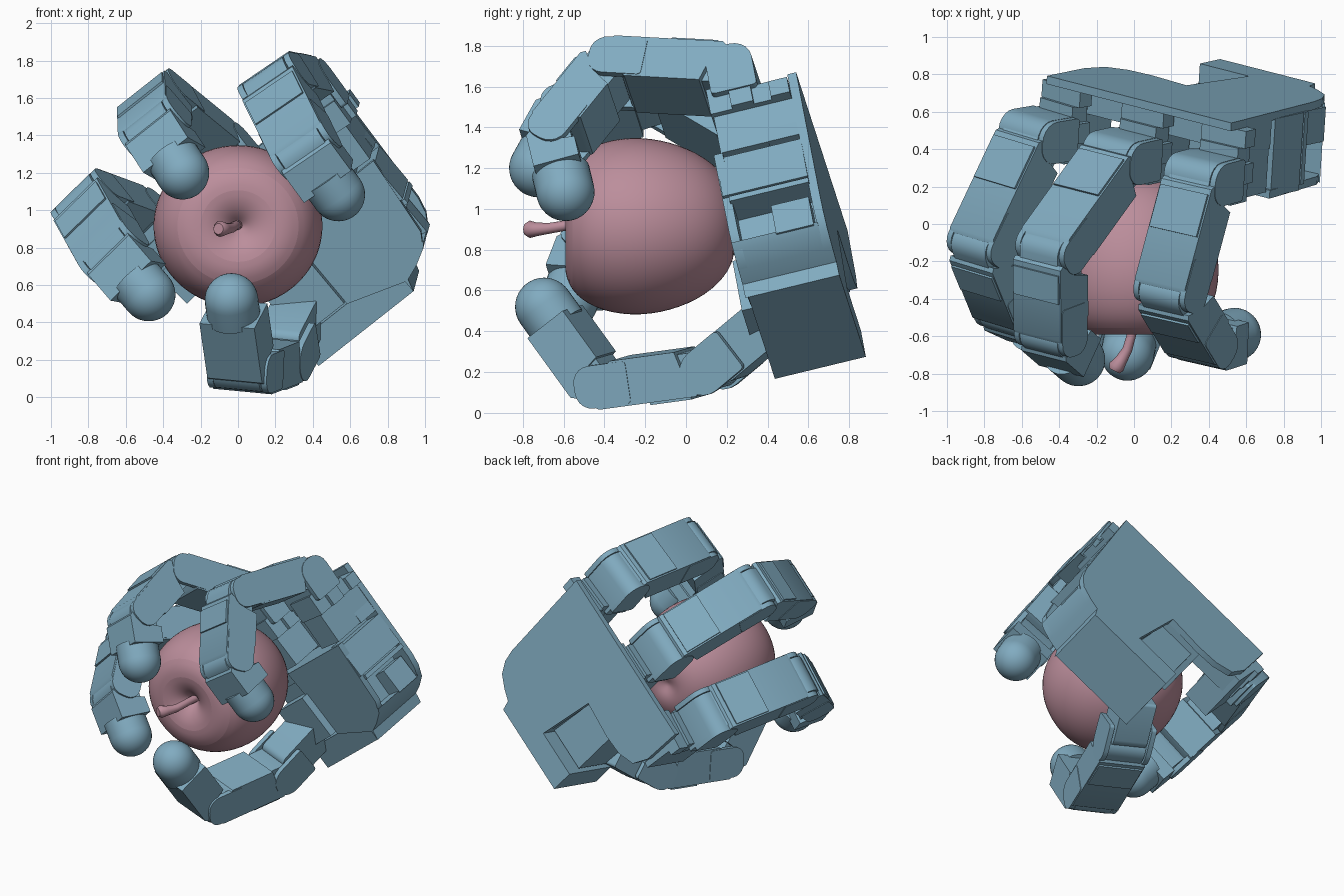
import bpy, bmesh
from math import sin, cos, pi, radians
from mathutils import Vector as V

if "Cube" in bpy.data.objects:
    bpy.data.objects.remove(bpy.data.objects["Cube"])

def material(name, col):
    m = bpy.data.materials.new(name)
    m.diffuse_color = (*col, 1)
    m.use_nodes = True
    m.node_tree.nodes["Principled BSDF"].inputs["Base Color"].default_value = m.diffuse_color
    return m

BLUE = material("blue_grey", (0.22, 0.41, 0.53))
PINK = material("apple_pink", (0.50, 0.27, 0.33))

# Palm frame: W across the knuckles, U towards the fingers, N out of the back
P = V((0.52, 0.54, 1.67))
N = V((0.063, 0.97, 0.235)).normalized()
W = V((0.77, -0.197, 0.607)).normalized()
U = W.cross(N).normalized()

def palm(w, u, h):
    return P + W * w + U * u - N * h

def finish(bm, name, mat, angle=35):
    bmesh.ops.recalc_face_normals(bm, faces=bm.faces)
    me = bpy.data.meshes.new(name)
    bm.to_mesh(me)
    bm.free()
    ob = bpy.data.objects.new(name, me)
    bpy.context.collection.objects.link(ob)
    me.materials.append(mat)
    bpy.ops.object.select_all(action='DESELECT')
    ob.select_set(True)
    bpy.context.view_layer.objects.active = ob
    bpy.ops.object.shade_smooth_by_angle(angle=radians(angle))
    return ob

def prism(name, pts, o, ax, ay, az, lo, hi):
    """Outline in the ax/ay plane, pushed along az from lo to hi."""
    bm = bmesh.new()
    f = bm.faces.new([bm.verts.new(o + ax * a + ay * b + az * lo) for a, b in pts])
    g = bmesh.ops.extrude_face_region(bm, geom=[f])['geom']
    bmesh.ops.translate(bm, vec=az * (hi - lo), verts=[v for v in g if isinstance(v, bmesh.types.BMVert)])
    return finish(bm, name, BLUE)

def lathe(name, prof, o, axis, mat, n=32):
    """Profile of (radius, distance) turned round an axis."""
    q = axis.to_track_quat('Z', 'Y')
    bm = bmesh.new()
    vs = [bm.verts.new(q @ V((r, 0, t))) for r, t in prof]
    es = [bm.edges.new(p) for p in zip(vs, vs[1:])]
    bmesh.ops.spin(bm, geom=vs + es, cent=V(), axis=axis, angle=2 * pi, steps=n, use_merge=True)
    bmesh.ops.remove_doubles(bm, verts=bm.verts, dist=0.0005)
    ob = finish(bm, name, mat)
    ob.location = o
    return ob

def rounded(x0, x1, y0, y1, r0, r1):
    pts = []
    for cx, cy, r, a in ((x1 - r1, y1 - r1, r1, 0), (x0 + r0, y1 - r0, r0, 90),
                         (x0 + r0, y0 + r0, r0, 180), (x1 - r1, y0 + r1, r1, 270)):
        for k in range(6):
            t = radians(a + 18 * k)
            pts.append((cx + r * cos(t), cy + r * sin(t)))
    return pts

def rect(x0, x1, y0, y1):
    return [(x0, y0), (x1, y0), (x1, y1), (x0, y1)]

D, HW = 0.115, 0.165   # half depth and half width of the finger links

def cheeks(name, pts, o, x, y, axis):
    for s in (-1, 1):
        lo, hi = sorted((s * (HW + .004), s * (HW - .03)))
        prism(name + "_cheek", pts, o, x, y, axis, lo, hi)

def hub(name, a, x, y, axis):
    prism(name + "_hub", rounded(-.1, .18, -.1, .1, .095, .02), a, x, y, axis, -HW + .035, HW - .035)

def link(name, a, b, axis):
    x = (b - a).normalized()
    y = axis.cross(x).normalized()      # -y is the outside of the curl
    L = (b - a).length
    hub(name, a, x, y, axis)
    body = [(.03, -D + .02), (.05, -D), (L - .03, -D), (L, -D + .02), (L - .1, D - .02), (L - .12, D), (.13, D), (.1, 0)]
    prism(name + "_body", body, a, x, y, axis, -HW, HW)
    prism(name + "_cover", rect(.08, L * .5, -D - .012, -D + .02), a, x, y, axis, -HW + .01, HW - .01)
    cheeks(name, rounded(L - .2, L + .08, -D + .01, D - .01, .02, .085), a, x, y, axis)

def tip_link(name, a, b, axis):
    x = (b - a).normalized()
    y = axis.cross(x).normalized()
    L = (b - a).length
    hub(name, a, x, y, axis)
    prism(name + "_body", [(.0, -D + .02), (.02, -D), (L - .09, -D), (L - .09, D), (.1, D), (.08, 0)],
          a, x, y, axis, -HW + .01, HW - .01)
    R = 0.143
    cap = [(0, L - .12), (R, L - .12)] + [(R * cos(t * pi / 20), L + R * sin(t * pi / 20)) for t in range(10)] + [(0, L + R)]
    lathe(name + "_pad", cap, a, x, BLUE)

# Back plate with the thumb notch
plate = [(0, 0), (-1.28, 0), (-1.27, -.3), (-1.22, -.42), (-1.1, -.47), (-.95, -.48), (-.69, -.46), (-.62, -.9),
         (-.96, -.9), (-.96, -1.07), (-.3, -1.07), (-.28, -1.0), (-.2, -.97), (-.11, -.92), (-.06, -.84), (-.04, -.75)]
prism("back_plate", plate, P, W, U, -N, 0, 0.045)

# Palm body: solid core, front cover and the framed recesses on the open side
core = [(-.16, -.38), (-.98, -.38), (-.98, -.46), (-.67, -.46), (-.62, -.9), (-.96, -.9), (-.96, -1.07),
        (-.3, -1.07), (-.28, -.99), (-.2, -.96)]
prism("palm_core", core, P, W, U, -N, 0.04, 0.46)
prism("palm_front_cover", [(-.01, -.38), (-.66, -.38), (-.62, -.9), (-.3, -1.0), (-.2, -.97), (-.11, -.92), (-.06, -.84)],
      P, W, U, -N, 0.43, 0.475)
prism("side_panel", rect(-.3, -.02, -.64, -.4), P, W, U, -N, 0.04, 0.47)
prism("side_rib", rect(-.3, -.02, -.68, -.65), P, W, U, -N, 0.04, 0.44)
prism("side_block", rect(-.3, -.08, -.9, -.72), P, W, U, -N, 0.06, 0.25)
prism("heel_corner", [(-.3, -1.07), (-.28, -1.0), (-.2, -.97), (-.11, -.92), (-.08, -.89), (-.3, -.87)],
      P, W, U, -N, 0.04, 0.475)
prism("finger_row_floor", rect(-1.26, -.02, -.37, -.16), P, W, U, -N, 0.04, 0.2)

# Fingers: base position, spread, first link length and the three bend angles
fingers = (("index", -.10, 4, .63, (-20, 44, 92)),
           ("middle", -.665, 0, .68, (-50, 6, 56)),
           ("ring", -1.235, -6, .66, (-31, 31, 66)))
KU, KH = .12, .31
for name, w, spread, first, bends in fingers:
    s = radians(spread)
    u, ax = U * cos(s) + W * sin(s), W * cos(s) - U * sin(s)
    base = palm(w, 0, 0)
    prism(name + "_motor", rect(-.36, -.1, .045, .44), base, u, -N, ax, -.1, .1)
    for k, (a, b) in enumerate(((.045, .14), (.14, .23), (.23, .34), (.34, .45))):
        prism(name + "_bracket_step", rect(-.14, -.05 + .02 * k, a, b), base, u, -N, ax, -.13 + .01 * k, .16 - .03 * (k % 2))
    prism(name + "_knuckle", rounded(-.1, KU + .1, KH - D, KH + D, .02, .1), base, u, -N, ax, -HW + .02, HW - .035)
    cheeks(name + "_knuckle", rounded(-.05, KU + .1, KH - D, KH + D, .02, .1), base, u, -N, ax)
    pts = [base + u * KU - N * KH]
    for ang, ln in zip(bends, (first, .476, .30)):
        t = radians(ang)
        pts.append(pts[-1] + (-u * sin(t) - N * cos(t)) * ln)
    link(name + "_lower", pts[0], pts[1], ax)
    link(name + "_middle", pts[1], pts[2], ax)
    tip_link(name + "_tip", pts[2], pts[3], ax)

# Thumb: motor in the notch, swivel, long link and tip
prism("thumb_motor", rect(-.94, -.62, -.88, -.44), P, W, U, -N, 0.1, 0.42)
t0, t1, t2, t3 = V((.30, .34, .39)), V((.21, .13, .215)), V((.02, -.42, .14)), V((-.035, -.695, .52))
axis = (t2 - t1).cross(t3 - t2).normalized()
d = (t1 - t0).normalized()
side = (axis - d * axis.dot(d)).normalized()
up = d.cross(side)
prism("thumb_swivel", rounded(-.08, .25, -.12, .12, .02, .05), t0, d, up, side, -.12, .12)
reach = (t1 - t0).length
cheeks("thumb_swivel", rounded(.1, reach + .11, -D, D, .02, .11), t0, d, up, side)
prism("thumb_mount", rect(-.93, -.62, -.88, -.56), P, W, U, -N, 0.42, 0.53)
link("thumb_link", t1, t2, axis)
tip_link("thumb_tip", t2, t3, axis)

# Apple and stem
prof = [(0, -.47), (.03, -.505), (.08, -.56), (.19, -.605), (.32, -.57), (.41, -.45), (.447, -.27),
        (.423, -.08), (.345, .1), (.22, .22), (.1, .245), (.04, .22), (0, .205)]
apple = lathe("apple", prof, V((0, 0, .915)), V((0, 1, 0)), PINK, 24)
apple.scale.x = 1.045
sub = apple.modifiers.new("smooth", 'SUBSURF')
sub.levels = sub.render_levels = 2
for p in apple.data.polygons:
    p.use_smooth = True

cu = bpy.data.curves.new("apple_stem", 'CURVE')
cu.dimensions, cu.bevel_depth, cu.use_fill_caps = '3D', 0.033, True
sp = cu.splines.new('POLY')
path = ((0, -.46, .92, .8), (-.01, -.58, .92, .75), (-.035, -.67, .905, .8), (-.07, -.73, .9, 1.0),
        (-.095, -.765, .9, 1.3), (-.105, -.785, .9, .9))
sp.points.add(len(path) - 1)
for pt, (x, y, z, r) in zip(sp.points, path):
    pt.co, pt.radius = (x, y, z, 1), r
stem = bpy.data.objects.new("apple_stem", cu)
bpy.context.collection.objects.link(stem)
cu.materials.append(PINK)
